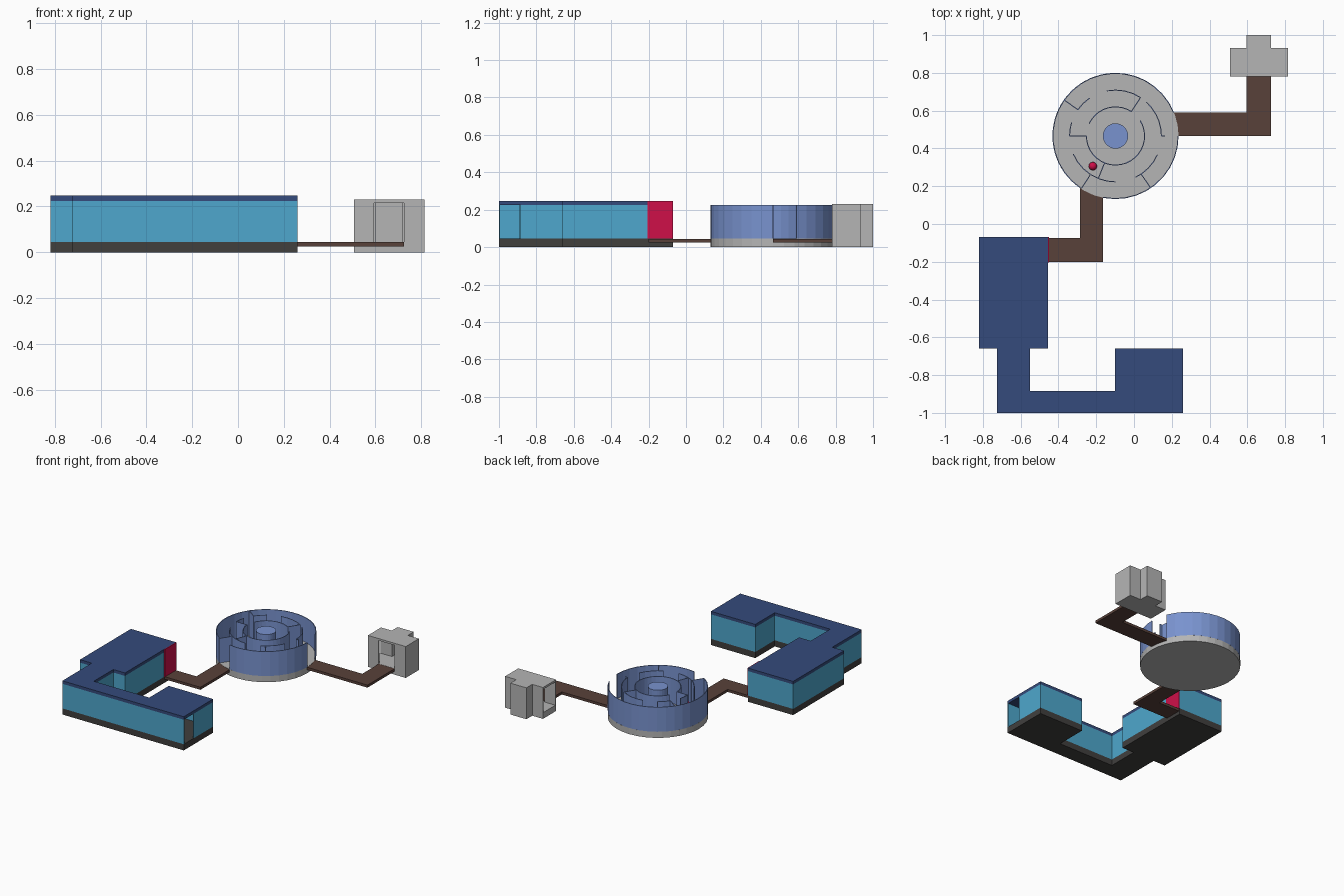
import bpy, bmesh, math

if "Cube" in bpy.data.objects:
    bpy.data.objects.remove(bpy.data.objects["Cube"])


def mat(name, r, g, b):
    m = bpy.data.materials.new(name)
    m.diffuse_color = (r, g, b, 1)
    m.use_nodes = True
    m.node_tree.nodes["Principled BSDF"].inputs["Base Color"].default_value = m.diffuse_color
    return m


CYAN = mat("cyan wall", 0.077, 0.39, 0.61)
NAVY = mat("navy roof", 0.035, 0.07, 0.2)
DARK = mat("dark grey floor", 0.052, 0.05, 0.048)
BROWN = mat("brown path", 0.098, 0.053, 0.042)
GREY = mat("light grey", 0.46, 0.46, 0.46)
BLUE = mat("maze blue", 0.19, 0.29, 0.62)
RED = mat("red", 0.62, 0.005, 0.066)


def finish(name, bm, material):
    mesh = bpy.data.meshes.new(name)
    bm.to_mesh(mesh)
    bm.free()
    mesh.materials.append(material)
    ob = bpy.data.objects.new(name, mesh)
    bpy.context.collection.objects.link(ob)
    return ob


def prism(name, outline, z0, z1, material):
    """Solid slab from a counter-clockwise outline."""
    bm = bmesh.new()
    n = len(outline)
    lo = [bm.verts.new((x, y, z0)) for x, y in outline]
    hi = [bm.verts.new((x, y, z1)) for x, y in outline]
    bm.faces.new(lo[::-1])
    bm.faces.new(hi)
    for i in range(n):
        j = (i + 1) % n
        bm.faces.new((lo[i], lo[j], hi[j], hi[i]))
    return finish(name, bm, material)


def walls(name, lines, z0, z1, thick, material, offset=-1):
    """Upright walls along open polylines, thickened inward."""
    bm = bmesh.new()
    for line in lines:
        lo = [bm.verts.new((x, y, z0)) for x, y in line]
        hi = [bm.verts.new((x, y, z1)) for x, y in line]
        for i in range(len(line) - 1):
            bm.faces.new((lo[i], lo[i + 1], hi[i + 1], hi[i]))
    ob = finish(name, bm, material)
    mod = ob.modifiers.new("thickness", 'SOLIDIFY')
    mod.thickness, mod.offset, mod.use_even_offset = thick, offset, True
    return ob


FLOOR, TOP = 0.045, 0.225

# Long building: floor slab, walls with an open end doorway, roof
plan = [(0.26, -0.885), (0.26, -0.66), (-0.10, -0.66), (-0.10, -0.885),
        (-0.55, -0.885), (-0.55, -0.66), (-0.455, -0.66), (-0.455, -0.07),
        (-0.82, -0.07), (-0.82, -0.66), (-0.725, -0.66), (-0.725, -1), (0.26, -1)]
prism("building_floor", plan, 0, FLOOR, DARK)
walls("building_walls", [plan], FLOOR, TOP, 0.006, CYAN)
prism("building_roof", plan, TOP, 0.247, NAVY)
prism("red_door", [(-0.455, -0.205), (-0.45, -0.205), (-0.45, -0.07), (-0.455, -0.07)],
      FLOOR, 0.247, RED)

# Brown paths with one bend each
prism("path_to_maze", [(-0.455, -0.2), (-0.165, -0.2), (-0.165, 0.2), (-0.285, 0.2),
                       (-0.285, -0.075), (-0.455, -0.075)], 0.025, 0.044, BROWN)
prism("path_to_shelter", [(0.2, 0.465), (0.725, 0.465), (0.725, 0.79), (0.595, 0.79),
                          (0.595, 0.59), (0.2, 0.59)], 0.025, 0.044, BROWN)

# Round maze
CX, CY = -0.098, 0.466
R0, R1, R2, R3 = 0.067, 0.154, 0.243, 0.334


def polar(r, deg):
    a = math.radians(deg)
    return (CX + r * math.cos(a), CY + r * math.sin(a))


def arc(r, a0, a1):
    n = max(2, round((a1 - a0) / 10))
    return [polar(r, a0 + (a1 - a0) * i / n) for i in range(n + 1)]


def spoke(r0, r1, deg):
    return [polar(r0, deg), polar(r1, deg)]


circle = lambda r, n: [polar(r, 360 * i / n) for i in range(n)]
prism("maze_floor", circle(R3, 36), 0, FLOOR, GREY)
prism("maze_core", circle(R0, 24), FLOOR, TOP, BLUE)
walls("maze_outer_wall", [arc(R3, -101.5, 0), arc(R3, 22, 236)], FLOOR, TOP, 0.005, BLUE)
walls("maze_inner_walls",
      [arc(R2, a, b) for a, b in [(57, 101), (0, 48), (-64, -24), (-122, -90),
                                  (-157, -123), (163, 180), (124, 145)]]
      + [arc(R1, 57, 155), arc(R1, -180, 32)]
      + [spoke(R1, R2, a) for a in (57, 180, -112)]
      + [spoke(R2, R3 - 0.004, a) for a in (-56, -123, 145)]
      + [spoke(R2, R2 + 0.02, 0)],
      FLOOR, TOP, 0.005, BLUE, 0)

# Red ball lying in the maze
bm = bmesh.new()
bmesh.ops.create_uvsphere(bm, u_segments=16, v_segments=8, radius=0.022)
ball = finish("red_ball", bm, RED)
ball.location = (-0.218, 0.306, FLOOR + 0.022)
for p in ball.data.polygons:
    p.use_smooth = True

# Grey shelter, open at the front and at one end
tee = [(0.725, 0.78), (0.815, 0.78), (0.815, 0.932), (0.725, 0.932), (0.725, 1.0),
       (0.595, 1.0), (0.595, 0.932), (0.508, 0.932)]
front = [(0.508, 0.78), (0.595, 0.78)]
prism("shelter_floor", tee + front, 0, FLOOR, GREY)
walls("shelter_walls", [tee, front], FLOOR, 0.215, 0.008, GREY)
prism("shelter_roof", tee + front, 0.215, 0.23, GREY)
